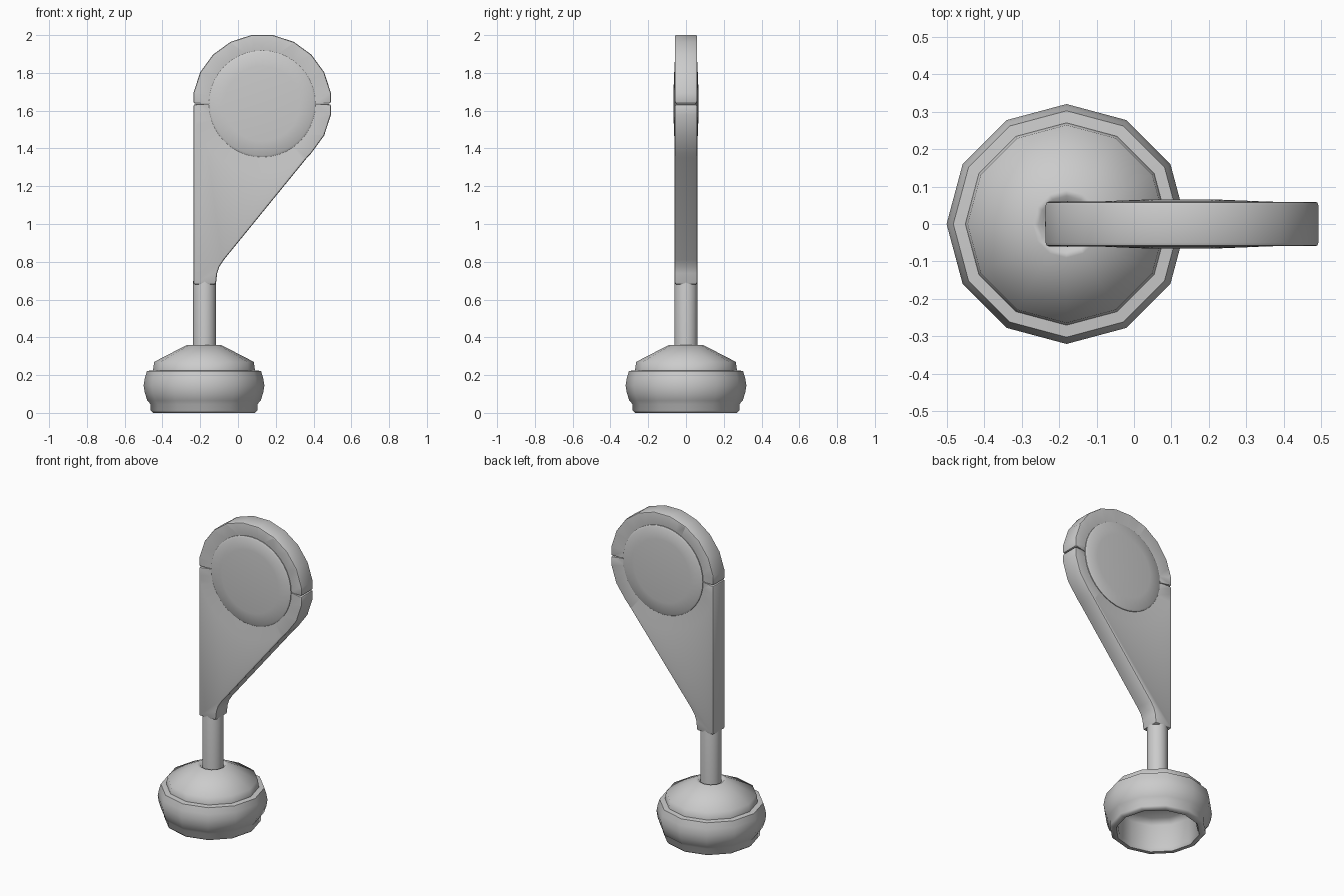
import bpy, bmesh
from math import radians, cos, sin, pi
from mathutils import Matrix, Vector

if "Cube" in bpy.data.objects:
    bpy.data.objects.remove(bpy.data.objects["Cube"], do_unlink=True)

grey = bpy.data.materials.new("plain grey")
grey.use_nodes = True
GREY = (0.6, 0.6, 0.6, 1)
grey.diffuse_color = GREY
grey.node_tree.nodes["Principled BSDF"].inputs["Base Color"].default_value = GREY

HEAD = Vector((0.128, 0, 1.636))   # centre of the round head
HEAD_R = 0.3685
THICK = 0.06                       # half thickness of the arm
BASE_X = -0.18


def add_object(name, bm):
    bmesh.ops.recalc_face_normals(bm, faces=bm.faces)
    mesh = bpy.data.meshes.new(name)
    bm.to_mesh(mesh)
    bm.free()
    obj = bpy.data.objects.new(name, mesh)
    bpy.context.collection.objects.link(obj)
    mesh.materials.append(grey)
    return obj


def select(obj):
    bpy.ops.object.select_all(action='DESELECT')
    obj.select_set(True)
    bpy.context.view_layer.objects.active = obj


def smooth(obj, angle):
    select(obj)
    bpy.ops.object.shade_smooth_by_angle(angle=radians(angle))


def lathe(name, profile, sides, place):
    """Spin a (radius, height) profile around z, then place it."""
    bm = bmesh.new()
    verts = [bm.verts.new((r, 0, h)) for r, h in profile]
    edges = [bm.edges.new(pair) for pair in zip(verts, verts[1:])]
    bmesh.ops.spin(bm, geom=verts + edges, axis=(0, 0, 1), cent=(0, 0, 0),
                   angle=2 * pi, steps=sides, use_merge=True)
    bmesh.ops.remove_doubles(bm, verts=bm.verts, dist=0.0005)
    bmesh.ops.transform(bm, matrix=place, verts=bm.verts)
    return add_object(name, bm)


def plate(name, outline):
    """Extrude an (x, z) outline through the arm's thickness and soften it."""
    bm = bmesh.new()
    face = bm.faces.new([bm.verts.new((x, -THICK, z)) for x, z in outline])
    new = bmesh.ops.extrude_face_region(bm, geom=[face])["geom"]
    bmesh.ops.translate(bm, vec=(0, 2 * THICK, 0),
                        verts=[v for v in new if isinstance(v, bmesh.types.BMVert)])
    obj = add_object(name, bm)
    bevel = obj.modifiers.new("soft edges", 'BEVEL')
    bevel.width = 0.01
    bevel.segments = 2
    bevel.limit_method = 'ANGLE'
    bevel.angle_limit = radians(50)
    select(obj)
    bpy.ops.object.modifier_apply(modifier=bevel.name)
    return obj


def rim(angles):
    return [(HEAD.x + HEAD_R * cos(radians(a)), HEAD.z + HEAD_R * sin(radians(a)))
            for a in angles]


# Arm: half ring above, tapering body below, meeting in a fine groove
GAP = 0.002
left, right = HEAD.x - HEAD_R * cos(radians(9)), HEAD.x + HEAD_R * cos(radians(9))
upper_ring = plate("upper_ring", [(right, HEAD.z + GAP)] + rim(range(9, 172, 18))
                   + [(left, HEAD.z + GAP)])
arm_body = plate("arm_body", [
    (left, HEAD.z - GAP), (left, 0.68), (-0.117, 0.68), (-0.11, 0.74), (-0.098, 0.775),
    (-0.075, 0.81), (0.365, 1.35)] + rim((-45, -27, -9)) + [(right, HEAD.z - GAP)])

# Shallow conical dish around the disc, on both faces
for side in (-1, 1):
    place = Matrix.Translation(HEAD) @ Matrix.Rotation(side * pi / 2, 4, 'X')
    cutter = lathe("dish_cutter", [(0, 0.045), (0.28, 0.045), (0.4, 0.066),
                                   (0.4, 0.1), (0, 0.1)], 40, place)
    for obj in (upper_ring, arm_body):
        cut = obj.modifiers.new("dish", 'BOOLEAN')
        cut.operation = 'DIFFERENCE'
        cut.solver = 'EXACT'
        cut.object = cutter
        select(obj)
        bpy.ops.object.modifier_apply(modifier=cut.name)
    bpy.data.objects.remove(cutter, do_unlink=True)
for obj in (upper_ring, arm_body):
    smooth(obj, 35)

# Domed disc filling the head
dome = [(0, 0.066), (0.1, 0.065), (0.2, 0.061), (0.272, 0.056), (0.282, 0.05)]
disc = lathe("disc", dome + [(r, -h) for r, h in reversed(dome)], 40,
             Matrix.Translation(HEAD) @ Matrix.Rotation(pi / 2, 4, 'X'))
smooth(disc, 35)

# Round stem
stem = lathe("stem", [(0, 0.3), (0.061, 0.3), (0.061, 0.69), (0.05, 0.76), (0, 0.76)], 16,
             Matrix.Translation((BASE_X + 0.003, 0, 0)))
smooth(stem, 35)

# Hollow twelve-sided foot
foot = lathe("foot", [
    (0, 0.2), (0.2, 0.2), (0.235, 0.17), (0.235, 0.02), (0.245, 0), (0.27, 0), (0.282, 0.012),
    (0.282, 0.045), (0.3, 0.065), (0.313, 0.105), (0.32, 0.145), (0.313, 0.185),
    (0.302, 0.222), (0.27, 0.225), (0.264, 0.27), (0.09, 0.36), (0.075, 0.36), (0.065, 0.345),
    (0, 0.345)], 12, Matrix.Translation((BASE_X, 0, 0)))
smooth(foot, 62)
